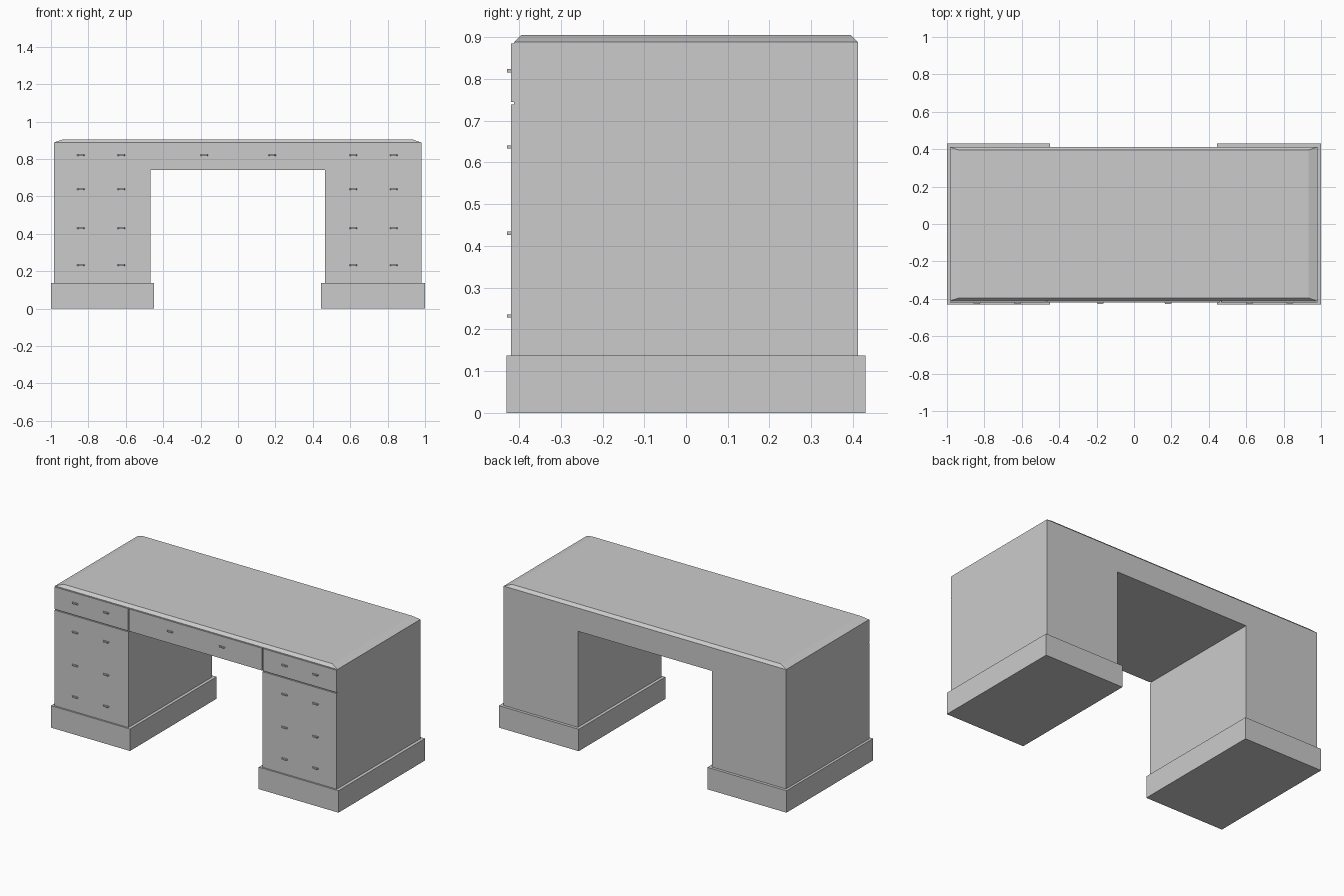
import bpy, bmesh

if "Cube" in bpy.data.objects:
    bpy.data.objects.remove(bpy.data.objects["Cube"])


def mesh_object(name, bm):
    bmesh.ops.recalc_face_normals(bm, faces=bm.faces)
    me = bpy.data.meshes.new(name)
    bm.to_mesh(me)
    bm.free()
    ob = bpy.data.objects.new(name, me)
    bpy.context.collection.objects.link(ob)
    return ob


def prism(name, pts, axis, lo, hi):
    """Extrude a 2D outline along y (outline in xz) or z (outline in xy)."""
    bm = bmesh.new()
    put = (lambda a, b: (a, lo, b)) if axis == 'y' else (lambda a, b: (a, b, lo))
    face = bm.faces.new([bm.verts.new(put(a, b)) for a, b in pts])
    ext = bmesh.ops.extrude_face_region(bm, geom=[face])
    d = (0, hi - lo, 0) if axis == 'y' else (0, 0, hi - lo)
    bmesh.ops.translate(bm, vec=d, verts=[g for g in ext['geom'] if isinstance(g, bmesh.types.BMVert)])
    return mesh_object(name, bm)


def box(name, x0, x1, y0, y1, z0, z1):
    return prism(name, [(x0, y0), (x1, y0), (x1, y1), (x0, y1)], 'z', z0, z1)


BACK, BODY, FRONT = 0.412, -0.412, -0.419
L, LI, RI, R = -0.984, -0.469, 0.464, 0.98
BASE, KNEE, RIM, TOP = 0.138, 0.742, 0.888, 0.905
GAP = 0.003

# Carcass: arch outline around the kneehole
prism("desk_body", [(L, BASE), (LI, BASE), (LI, KNEE), (RI, KNEE), (RI, BASE),
                    (R, BASE), (R, RIM), (L, RIM)], 'y', BODY, BACK)

# Desktop with mitred sloping edges
bm = bmesh.new()
rings = []
for z, dx, dy in ((RIM, 0, 0), (TOP, 0.048, 0.017)):
    rings.append([bm.verts.new(p) for p in (
        (L + dx, BODY + dy, z), (R - dx, BODY + dy, z),
        (R - dx, BACK - dy, z), (L + dx, BACK - dy, z))])
bm.faces.new(rings[0])
bm.faces.new(rings[1])
for i in range(4):
    j = (i + 1) % 4
    bm.faces.new((rings[0][i], rings[0][j], rings[1][j], rings[1][i]))
mesh_object("desktop", bm)


# Drawer pull: bar tapering towards the front
def pull(x, z):
    prism("drawer_pull", [(x - 0.02, FRONT), (x - 0.014, -0.429),
                          (x + 0.014, -0.429), (x + 0.02, FRONT)], 'z', z - 0.004, z + 0.004)


# Pedestals: plinth, lower front, top drawer and pulls
for side, base, x0, x1, pulls in (("left", (-1, -0.45), L, LI, (-0.84, -0.623)),
                                  ("right", (0.445, 1), RI, R, (0.617, 0.833))):
    box(side + "_plinth", *base, -0.43, 0.43, 0, BASE)
    box(side + "_pedestal_front", x0, x1, FRONT, BODY, BASE, KNEE - GAP)
    a, b = (x0, x1 - GAP) if side == "left" else (x0 + GAP, x1)
    box(side + "_top_drawer", a, b, FRONT, BODY, KNEE + GAP, RIM - GAP)
    for x in pulls:
        for z in (0.82, 0.637, 0.43, 0.232):
            pull(x, z)

# Centre drawer over the kneehole
box("centre_drawer", LI + GAP, RI - GAP, FRONT, BODY, KNEE + GAP, RIM - GAP)
for x in (-0.18, 0.182):
    pull(x, 0.82)
